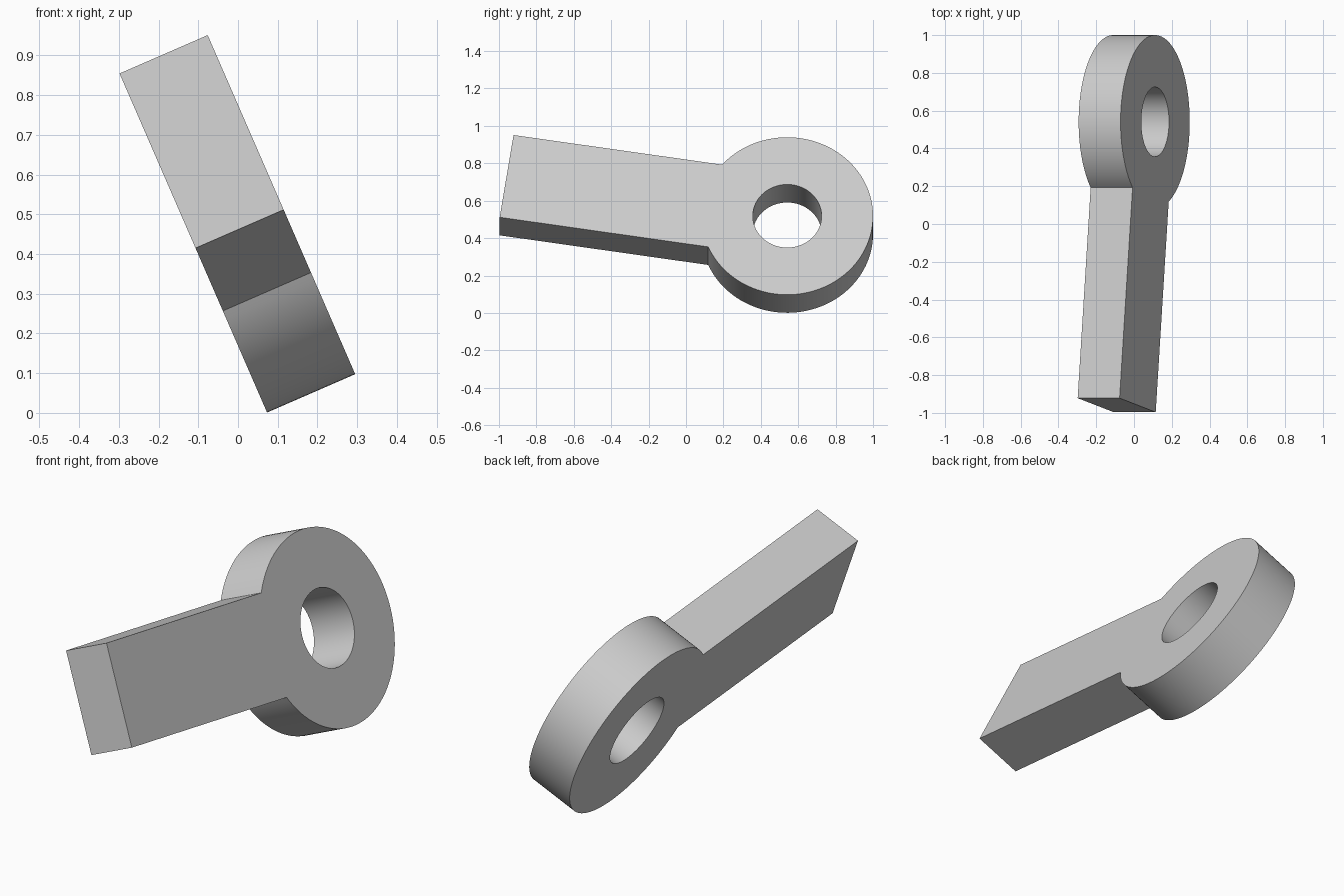
import bpy, bmesh
from math import sin, cos, asin, pi, radians
from mathutils import Matrix, Vector

cube = bpy.data.objects.get("Cube")
if cube:
    bpy.data.objects.remove(cube, do_unlink=True)

RING_R, HOLE_R = 0.459, 0.184
ARM_LEN, ARM_HALF = 1.518, 0.2425
THICK = 0.242
SEGS = 96

grey = bpy.data.materials.new("light grey")
grey.use_nodes = True
grey.diffuse_color = (0.6, 0.6, 0.6, 1)
grey.node_tree.nodes["Principled BSDF"].inputs["Base Color"].default_value = (0.6, 0.6, 0.6, 1)


def arc(radius, start, end, count):
    step = (end - start) / count
    return [(radius * cos(start + i * step), radius * sin(start + i * step))
            for i in range(count + 1)]


# Profile: ring outline that opens into a straight arm, plus the round hole
half_sweep = pi - asin(ARM_HALF / RING_R)
outline = arc(RING_R, -half_sweep, half_sweep, SEGS)
outline += [(-ARM_LEN, ARM_HALF), (-ARM_LEN, -ARM_HALF)]
hole = arc(HOLE_R, 0, 2 * pi, SEGS)[:-1]

# Fill the profile and extrude it into a plate
bm = bmesh.new()
edges = []
for loop in (outline, hole):
    verts = [bm.verts.new((x, y, -THICK / 2)) for x, y in loop]
    edges += [bm.edges.new((v, verts[i - 1])) for i, v in enumerate(verts)]
bmesh.ops.triangle_fill(bm, edges=edges, use_beauty=True, normal=(0, 0, 1))
grown = bmesh.ops.extrude_face_region(bm, geom=bm.faces[:], use_keep_orig=True)
bmesh.ops.translate(bm, vec=(0, 0, THICK),
                    verts=[g for g in grown["geom"] if isinstance(g, bmesh.types.BMVert)])
bmesh.ops.recalc_face_normals(bm, faces=bm.faces[:])

mesh = bpy.data.meshes.new("ring_arm")
bm.to_mesh(mesh)
bm.free()
mesh.materials.append(grey)
part = bpy.data.objects.new("ring_arm", mesh)
bpy.context.collection.objects.link(part)

# Stand the plate on edge, lean it over and raise the arm a little
normal = Vector((0.917, 0, 0.399)).normalized()
along = Vector((0, 1, 0))
lean = Matrix((along, normal.cross(along), normal)).transposed().to_4x4()
place = Matrix.Translation((0.001, 0.541, 0.47)) @ lean @ Matrix.Rotation(radians(-8.8), 4, 'Z')
mesh.transform(place)

# Smooth the round walls, keep the plate edges sharp
bpy.context.view_layer.objects.active = part
part.select_set(True)
bpy.ops.object.shade_smooth_by_angle(angle=radians(30))
